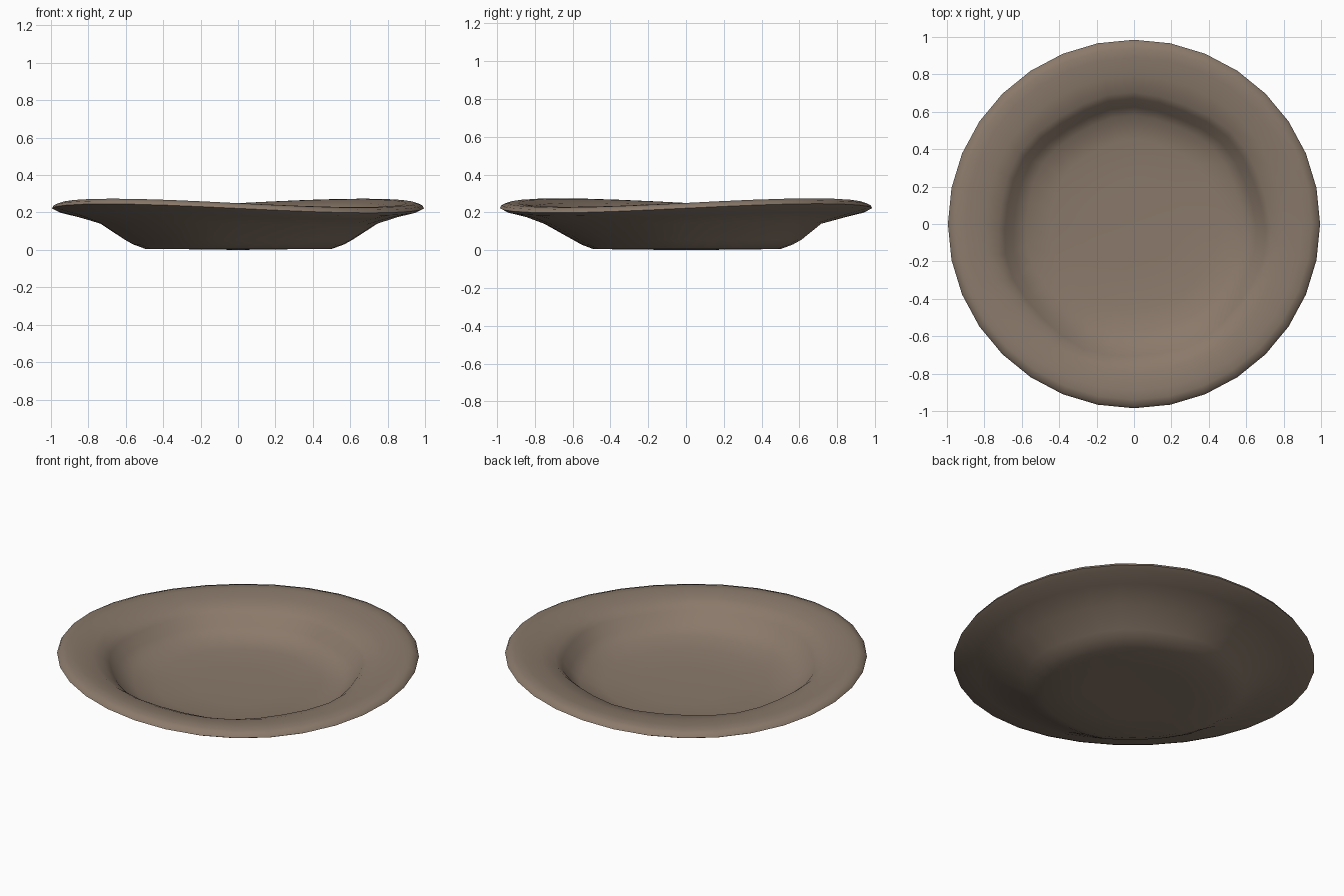
import bpy
import bmesh
from math import cos, sin, pi, radians

cube = bpy.data.objects.get("Cube")
if cube:
    bpy.data.objects.remove(cube, do_unlink=True)

SIDES = 32

# Single clay colour
clay = bpy.data.materials.new("brown clay")
clay.use_nodes = True
colour = (0.255, 0.192, 0.145, 1)
clay.diffuse_color = colour
clay.node_tree.nodes["Principled BSDF"].inputs["Base Color"].default_value = colour

# Radius and height, from the underside, around the lip, to the well floor
profile = [
    (0.30, 0.004), (0.50, 0.006), (0.565, 0.03), (0.61, 0.055),
    (0.74, 0.14), (0.87, 0.182), (0.965, 0.207), (0.995, 0.222),
    (0.985, 0.238), (0.95, 0.25), (0.90, 0.25), (0.80, 0.235),
    (0.73, 0.213), (0.695, 0.185), (0.65, 0.13), (0.58, 0.09),
    (0.45, 0.068), (0.25, 0.06),
]


def warp(radius, height, angle):
    """Hand-shaped unevenness: a saddle in the rim and a wobbly well."""
    rim = max(0, min(1, (radius - 0.55) / 0.4)) * min(1, height / 0.2)
    z = height + 0.024 * rim * cos(2 * (angle - pi / 4))
    if radius < 0.8:
        radius *= 1 + 0.012 * cos(7 * angle + 1)
    x, y = radius * cos(angle), radius * sin(angle)
    if height > 0.06 and 0.6 < radius < 0.8:
        y -= 0.025
    return x, y * 0.99, z


# Plate body, lathed from the profile and closed at both centres
bm = bmesh.new()
rings = [[bm.verts.new(warp(r, h, 2 * pi * i / SIDES)) for i in range(SIDES)]
         for r, h in profile]
for low, high in zip(rings, rings[1:]):
    for i in range(SIDES):
        j = (i + 1) % SIDES
        bm.faces.new((low[i], low[j], high[j], high[i]))
underside = bm.verts.new((0, 0, 0))
floor = bm.verts.new((0, 0, 0.058))
for i in range(SIDES):
    j = (i + 1) % SIDES
    bm.faces.new((underside, rings[0][j], rings[0][i]))
    bm.faces.new((floor, rings[-1][i], rings[-1][j]))
bmesh.ops.recalc_face_normals(bm, faces=bm.faces)

mesh = bpy.data.meshes.new("plate")
bm.to_mesh(mesh)
bm.free()
mesh.materials.append(clay)
plate = bpy.data.objects.new("plate", mesh)
bpy.context.collection.objects.link(plate)

bpy.ops.object.select_all(action="DESELECT")
plate.select_set(True)
bpy.context.view_layer.objects.active = plate
bpy.ops.object.shade_smooth_by_angle(angle=radians(60))
